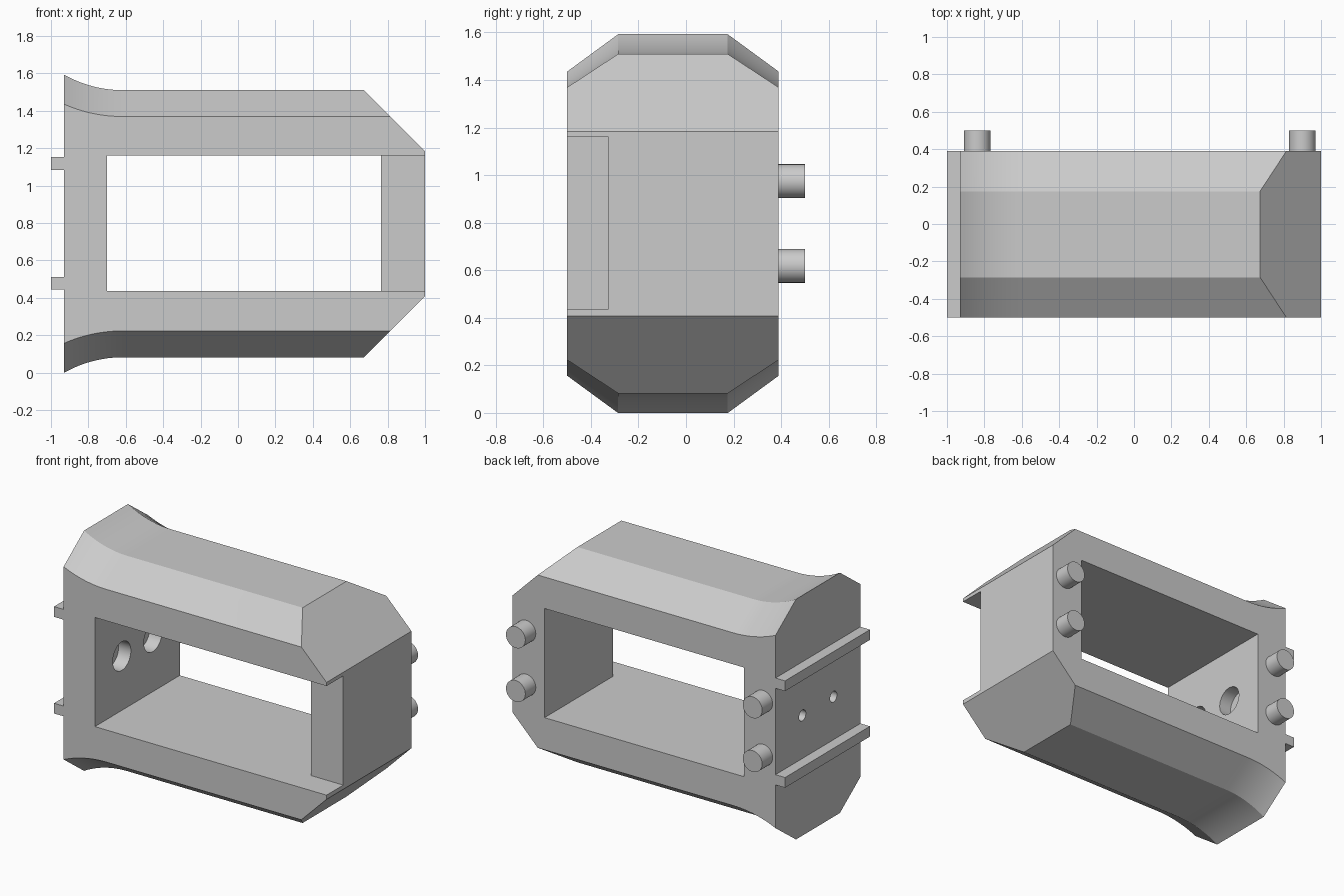
import bpy, bmesh, math
from mathutils import Vector, Matrix

if "Cube" in bpy.data.objects:
    bpy.data.objects.remove(bpy.data.objects["Cube"], do_unlink=True)

grey = bpy.data.materials.new("plain grey")
grey.use_nodes = True
colour = (0.6, 0.6, 0.6, 1)
grey.diffuse_color = colour
grey.node_tree.nodes["Principled BSDF"].inputs["Base Color"].default_value = colour

MID_Z, MID_Y = 0.796, -0.055
FRONT, BACK, LEFT_END, RIGHT_END = -0.5, 0.39, -0.93, 1.0


def finish(bm, name):
    bmesh.ops.recalc_face_normals(bm, faces=bm.faces[:])
    mesh = bpy.data.meshes.new(name)
    bm.to_mesh(mesh)
    bm.free()
    mesh.materials.append(grey)
    obj = bpy.data.objects.new(name, mesh)
    bpy.context.collection.objects.link(obj)
    return obj


def box(name, lo, hi):
    bm = bmesh.new()
    lo, hi = Vector(lo), Vector(hi)
    bmesh.ops.create_cube(bm, size=1, matrix=Matrix.Translation((lo + hi) / 2) @ Matrix.Diagonal((*(hi - lo), 1)))
    return finish(bm, name)


def cylinder(name, start, end, radius):
    bm = bmesh.new()
    start, end = Vector(start), Vector(end)
    axis = end - start
    place = Matrix.Translation((start + end) / 2) @ axis.to_track_quat('Z', 'Y').to_matrix().to_4x4()
    bmesh.ops.create_cone(bm, cap_ends=True, segments=32, radius1=radius, radius2=radius,
                          depth=axis.length, matrix=place)
    return finish(bm, name)


def smooth(obj):
    bpy.ops.object.select_all(action='DESELECT')
    obj.select_set(True)
    bpy.context.view_layer.objects.active = obj
    bpy.ops.object.shade_smooth_by_angle(angle=math.radians(20))


# Housing: octagonal section lofted along x, flaring in an arc at the left end
upper = [(FRONT, 0.573), (-0.285, 0.714), (0.175, 0.714), (BACK, 0.573)]
section = upper + [(y, -h) for y, h in reversed(upper)]
ARC_R, ARC_X, STEPS = 0.64, -0.615, 12
sweep = math.asin((ARC_X - LEFT_END) / ARC_R)
stations = []
for i in range(STEPS, -1, -1):
    a = sweep * i / STEPS
    stations.append((ARC_X - ARC_R * math.sin(a), 1 + ARC_R * (1 - math.cos(a)) / 0.714))
stations.append((RIGHT_END, 1))

bm = bmesh.new()
rings = [[bm.verts.new((x, y, MID_Z + h * s)) for y, h in section] for x, s in stations]
for a, b in zip(rings, rings[1:]):
    for i in range(len(section)):
        j = (i + 1) % len(section)
        bm.faces.new((a[i], a[j], b[j], b[i]))
bm.faces.new(rings[0])
bm.faces.new(rings[-1])

# Sloped cuts at the upper and lower right corners
for side in (1, -1):
    cut = bmesh.ops.bisect_plane(bm, geom=bm.verts[:] + bm.edges[:] + bm.faces[:],
                                 plane_co=(RIGHT_END, 0, MID_Z + side * 0.388),
                                 plane_no=(1, 0, side), clear_outer=True)
    edges = [e for e in cut["geom_cut"] if isinstance(e, bmesh.types.BMEdge)]
    bmesh.ops.contextual_create(bm, geom=edges)
housing = finish(bm, "housing")

# Window, side notch and stepped screw holes
LOW, HIGH = 0.436, 1.16
cutters = [box("window_cutter", (-0.7, -1, LOW), (0.765, 1, HIGH)),
           box("notch_cutter", (0.5, -1, LOW), (1.2, -0.325, HIGH))]
for offset in (-0.163, 0.163):
    y = MID_Y + offset
    cutters.append(cylinder("screw_hole_cutter", (-1.1, y, MID_Z), (-0.6, y, MID_Z), 0.036))
    cutters.append(cylinder("counterbore_cutter", (-0.79, y, MID_Z), (-0.6, y, MID_Z), 0.095))

bpy.context.view_layer.objects.active = housing
for cutter in cutters:
    mod = housing.modifiers.new(cutter.name, 'BOOLEAN')
    mod.operation, mod.solver, mod.object = 'DIFFERENCE', 'EXACT', cutter
    bpy.ops.object.modifier_apply(modifier=mod.name)
    bpy.data.objects.remove(cutter, do_unlink=True)
smooth(housing)

# Rails across the left end
for name, z in (("lower_rail", 0.477), ("upper_rail", 1.118)):
    box(name, (-1, FRONT, z - 0.034), (LEFT_END, BACK, z + 0.034))

# Locating pins on the back
for side, x in (("right", -0.838), ("left", 0.9)):
    for level, z in (("lower", 0.618), ("upper", 0.975)):
        smooth(cylinder(f"{level}_{side}_pin", (x, BACK - 0.02, z), (x, 0.5, z), 0.071))
